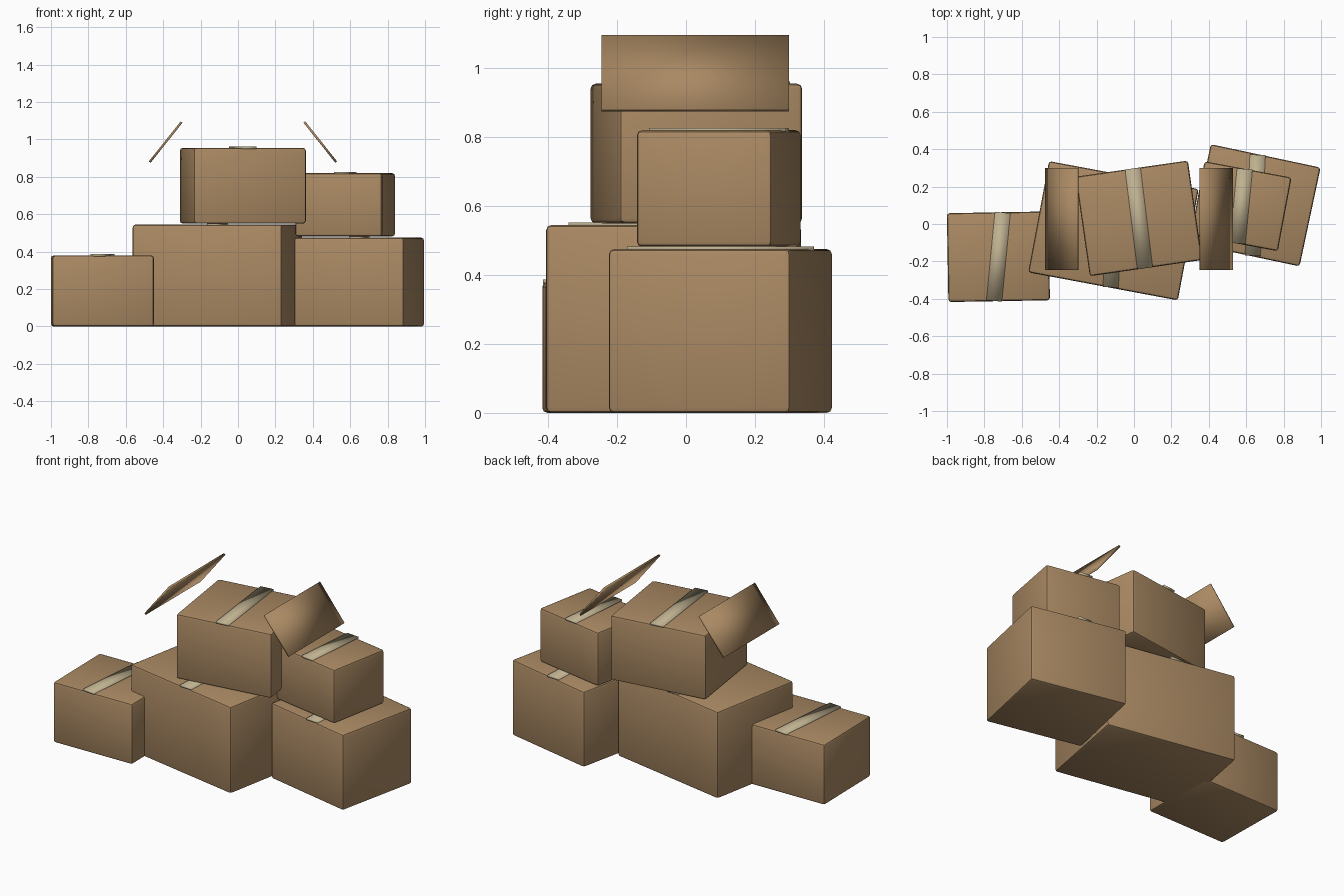
import bpy
from math import radians

cube = bpy.data.objects.get("Cube")
if cube:
    bpy.data.objects.remove(cube, do_unlink=True)


def make_material(name, colour):
    mat = bpy.data.materials.new(name)
    mat.use_nodes = True
    mat.diffuse_color = colour
    bsdf = mat.node_tree.nodes["Principled BSDF"]
    bsdf.inputs["Base Color"].default_value = colour
    bsdf.inputs["Roughness"].default_value = 0.8
    return mat


cardboard = make_material("cardboard brown", (0.40, 0.25, 0.125, 1))
tape_tan = make_material("tape tan", (0.52, 0.44, 0.28, 1))


def block(name, size, location, rotation, mat, bevel=0.0):
    """Box of the given size; bevelled edges when bevel is set."""
    bpy.ops.mesh.primitive_cube_add(size=1, location=location, rotation=rotation)
    obj = bpy.context.object
    obj.name = name
    obj.scale = size
    bpy.ops.object.transform_apply(location=False, rotation=False, scale=True)
    obj.data.materials.append(mat)
    if bevel:
        mod = obj.modifiers.new("soft_edges", "BEVEL")
        mod.width = bevel
        mod.segments = 2
        bpy.ops.object.modifier_apply(modifier=mod.name)
        bpy.ops.object.shade_smooth_by_angle(angle=radians(40))
    else:
        bpy.ops.object.shade_smooth()
    return obj


def carton(name, centre, size, bottom, turn, tape_turn):
    """Cardboard box with a strip of tape lying across its top."""
    x, y = centre
    width, depth, height = size
    block(name, size, (x, y, bottom + height / 2), (0, 0, radians(turn)),
          cardboard, 0.015)
    block(name + "_tape", (0.083, depth * 1.0, 0.012),
          (x, y, bottom + height + 0.001), (0, 0, radians(tape_turn)), tape_tan)


# Stacked boxes: centre, size, bottom height, box turn, tape turn
carton("left_box", (-0.725, -0.175), (0.543, 0.475, 0.38), 0, 1, -5.5)
carton("large_box", (-0.11, -0.036), (0.814, 0.605, 0.545), 0, -10.6, -2.8)
carton("right_box", (0.648, 0.10), (0.60, 0.54, 0.475), 0, -12, -2.8)
carton("upper_right_box", (0.573, 0.095), (0.473, 0.40, 0.338), 0.482, -10.6, -5.5)
carton("top_box", (0.026, 0.03), (0.607, 0.537, 0.405), 0.55, 8.2, 7)

# Pair of loose flaps tilted either side of the top box
for name, side in (("left_flap", 1), ("right_flap", -1)):
    block(name, (0.274, 0.545, 0.012), (0.0265 + side * 0.4135, 0.027, 0.986),
          (0, side * radians(51.5), 0), cardboard)
